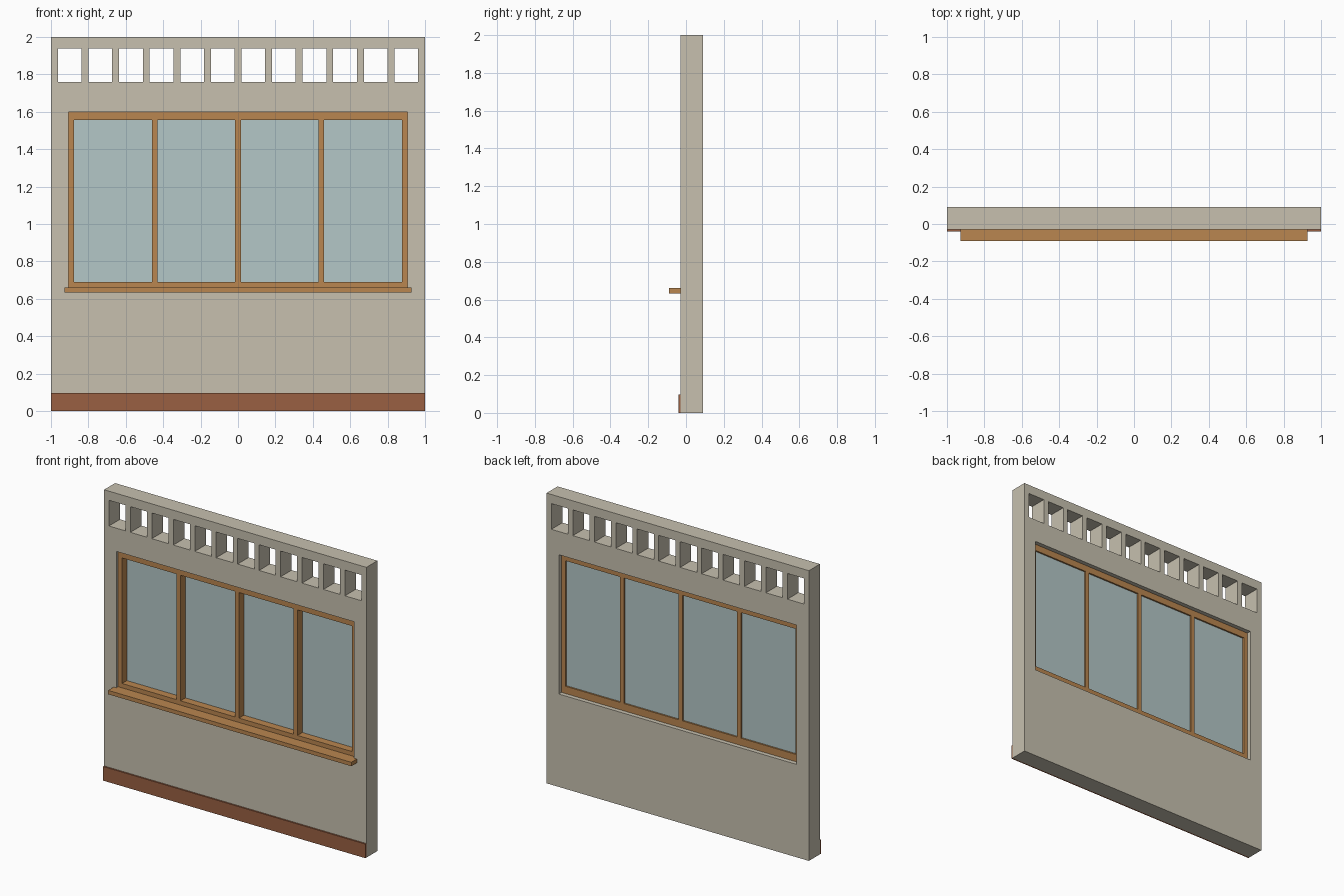
import bpy

cube = bpy.data.objects.get("Cube")
if cube:
    bpy.data.objects.remove(cube, do_unlink=True)


def material(name, rgb):
    mat = bpy.data.materials.new(name)
    mat.use_nodes = True
    mat.diffuse_color = (*rgb, 1)
    mat.node_tree.nodes["Principled BSDF"].inputs["Base Color"].default_value = (*rgb, 1)
    return mat


PLASTER = material("plaster", (0.57, 0.53, 0.43))
WOOD = material("wood", (0.49, 0.24, 0.08))
SKIRTING = material("red brown skirting", (0.32, 0.117, 0.055))
GLASS = material("pale glass", (0.456, 0.57, 0.57))


def box(name, mat, x, y, z):
    """Box spanning the given (low, high) range on each axis."""
    bpy.ops.mesh.primitive_cube_add(size=1, location=[(a + b) / 2 for a, b in (x, y, z)])
    obj = bpy.context.object
    obj.name = name
    obj.scale = [b - a for a, b in (x, y, z)]
    bpy.ops.object.transform_apply(location=False, rotation=False, scale=True)
    obj.data.materials.append(mat)
    return obj


FULL = (-1, 1)
WALL = (-0.03, 0.09)
FRAME = (-0.01, 0.06)
OPEN_X, OPEN_LOW, OPEN_HIGH = 0.907, 0.64, 1.6
JAMB = 0.03

# Wall: lower panel, side piers, lintel and top rail
box("lower_wall", PLASTER, FULL, WALL, (0, OPEN_LOW))
box("lintel", PLASTER, FULL, WALL, (OPEN_HIGH, 1.76))
box("top_rail", PLASTER, FULL, WALL, (1.937, 2))
box("left_pier", PLASTER, (OPEN_X, 1), WALL, (OPEN_LOW, OPEN_HIGH))
box("right_pier", PLASTER, (-1, -OPEN_X), WALL, (OPEN_LOW, OPEN_HIGH))

# Row of vent posts under the top rail
POSTS, POST_W = 13, 0.037
for i in range(POSTS):
    start = -1 + i * (2 - POST_W) / (POSTS - 1)
    box(f"vent_post_{i + 1}", PLASTER, (start, start + POST_W), WALL, (1.76, 1.937))

# Skirting board along the front
box("skirting", SKIRTING, FULL, (-0.041, WALL[0]), (0, 0.097))

# Window frame
RAIL_LOW, RAIL_HIGH = 0.69, 1.555
box("frame_bottom", WOOD, (-OPEN_X, OPEN_X), FRAME, (OPEN_LOW, RAIL_LOW))
box("frame_top", WOOD, (-OPEN_X, OPEN_X), FRAME, (RAIL_HIGH, OPEN_HIGH))
for side, name in ((1, "left_jamb"), (-1, "right_jamb")):
    edges = sorted((side * OPEN_X, side * (OPEN_X - JAMB)))
    box(name, WOOD, edges, FRAME, (RAIL_LOW, RAIL_HIGH))

# Mullions and panes
PANES = 4
inner = OPEN_X - JAMB
pane_w = (2 * inner - (PANES - 1) * JAMB) / PANES
for i in range(PANES):
    start = -inner + i * (pane_w + JAMB)
    end = start + pane_w
    box(f"pane_{i + 1}", GLASS, (start, end), (0.043, 0.049), (RAIL_LOW, RAIL_HIGH))
    if i < PANES - 1:
        box(f"mullion_{i + 1}", WOOD, (end, end + JAMB), FRAME, (RAIL_LOW, RAIL_HIGH))

# Window sill: projecting board with a tongue reaching back to the frame
box("sill", WOOD, (-0.927, 0.927), (-0.09, WALL[0]), (0.633, 0.66))
box("sill_tongue", WOOD, (-OPEN_X, OPEN_X), (WALL[0], FRAME[0]), (OPEN_LOW, 0.66))
